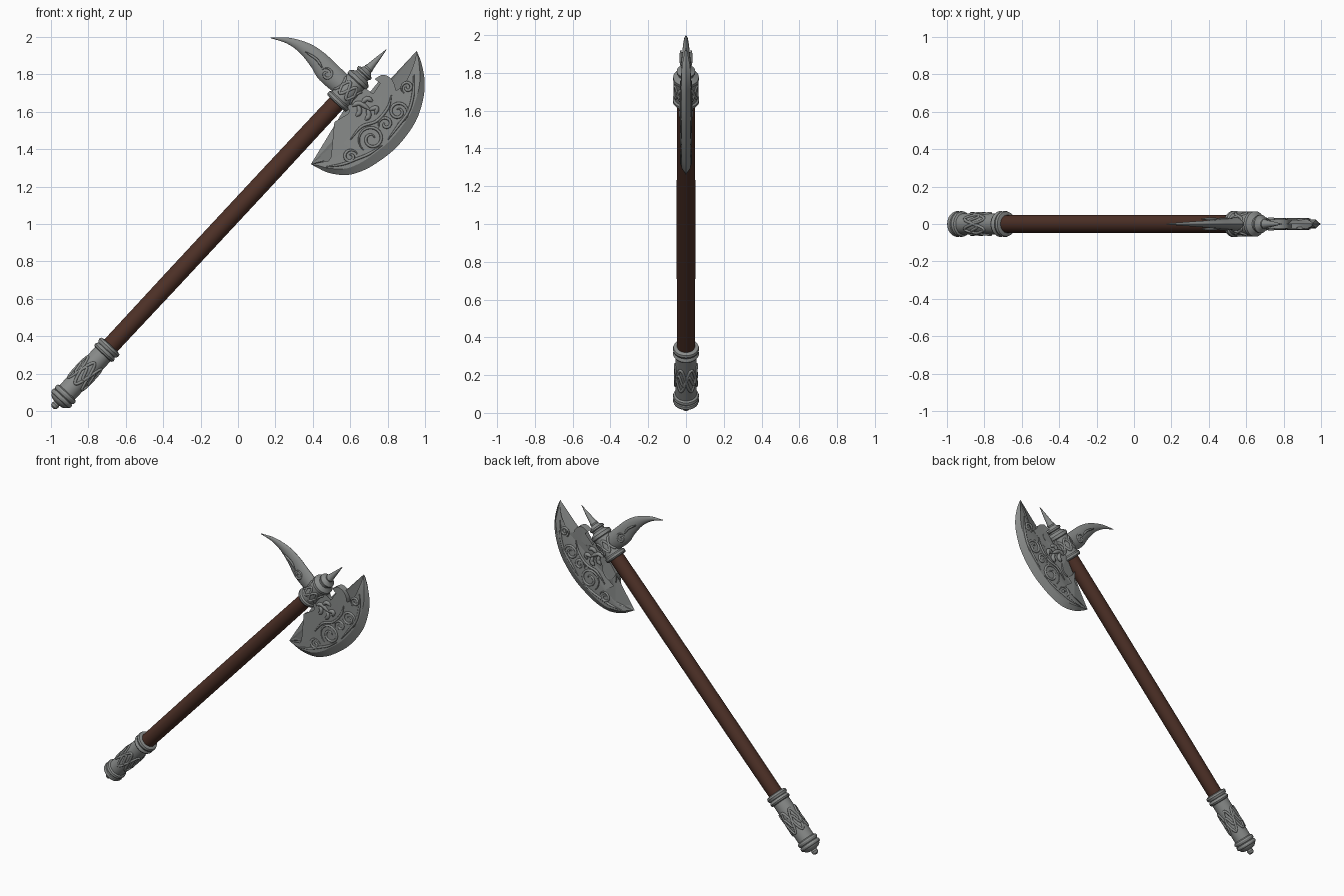
import bpy, bmesh, math
from mathutils import Vector, Matrix

if "Cube" in bpy.data.objects:
    bpy.data.objects.remove(bpy.data.objects["Cube"])


def material(name, col):
    m = bpy.data.materials.new(name)
    m.diffuse_color = (*col, 1)
    m.use_nodes = True
    m.node_tree.nodes["Principled BSDF"].inputs["Base Color"].default_value = m.diffuse_color
    return m


STEEL = material("grey steel", (0.25, 0.26, 0.255))
WOOD = material("dark brown wood", (0.075, 0.03, 0.02))

# Axe frame: local Z runs up the shaft, local X points to the blade
M = Matrix(((0.732, 0, 0.6813, -0.682), (0, 1, 0, 0),
            (-0.6813, 0, 0.732, 0.348), (0, 0, 0, 1)))


def finish(ob, mat, angle):
    ob.data.materials.clear()
    ob.data.materials.append(mat)
    bpy.ops.object.select_all(action='DESELECT')
    ob.select_set(True)
    bpy.context.view_layer.objects.active = ob
    bpy.ops.object.shade_smooth_by_angle(angle=math.radians(angle))


def from_bmesh(name, bm, mat, angle=30):
    bmesh.ops.recalc_face_normals(bm, faces=bm.faces)
    me = bpy.data.meshes.new(name)
    bm.to_mesh(me)
    bm.free()
    ob = bpy.data.objects.new(name, me)
    bpy.context.collection.objects.link(ob)
    finish(ob, mat, angle)


def spline(pts, n=6):
    """Catmull-Rom curve through the points."""
    p = [Vector(q) for q in pts]
    p = [2 * p[0] - p[1]] + p + [2 * p[-1] - p[-2]]
    out = []
    for i in range(1, len(p) - 2):
        a, b, c, d = p[i - 1:i + 3]
        for k in range(n):
            t = k / n
            out.append(0.5 * (2 * b + (c - a) * t + (2 * a - 5 * b + 4 * c - d) * t * t
                              + (3 * b - a - 3 * c + d) * t ** 3))
    return out + [p[-2]]


def skin(name, rings, mat, angle=30):
    bm = bmesh.new()
    vs = [[bm.verts.new(p) for p in r] for r in rings]
    n = len(vs[0])
    for a, b in zip(vs, vs[1:]):
        for i in range(n):
            bm.faces.new((a[i], a[(i + 1) % n], b[(i + 1) % n], b[i]))
    bm.faces.new(vs[0])
    bm.faces.new(vs[-1])
    from_bmesh(name, bm, mat, angle)


def lathe(name, profile, mat, n=36):
    skin(name, [[M @ Vector((r * math.cos(math.tau * i / n), r * math.sin(math.tau * i / n), u))
                 for i in range(n)] for u, r in profile], mat)


def relief(name, paths, r, cyclic=False):
    """Round raised lines, tapered at open ends."""
    cu = bpy.data.curves.new(name, 'CURVE')
    cu.dimensions = '3D'
    cu.bevel_depth = r
    cu.bevel_resolution = 2
    for path in paths:
        s = cu.splines.new('POLY')
        s.points.add(len(path) - 1)
        s.use_cyclic_u = cyclic
        for i, (pt, p) in enumerate(zip(s.points, path)):
            pt.co = (*p, 1)
            t = i / (len(path) - 1)
            pt.radius = 1 if cyclic else 0.35 + 0.65 * min(1, 4 * t, 4 * (1 - t))
    ob = bpy.data.objects.new(name, cu)
    bpy.context.collection.objects.link(ob)
    bpy.ops.object.select_all(action='DESELECT')
    ob.select_set(True)
    bpy.context.view_layer.objects.active = ob
    bpy.ops.object.convert(target='MESH')
    finish(bpy.context.object, STEEL, 60)


def both_sides(paths, h):
    return [[(p[0], s * h, p[1]) for p in path] for path in paths for s in (-1, 1)]


def spiral(cx, cz, r, start, turns):
    return [(cx + r * (1 - 0.8 * k / 30) * math.cos(start + math.tau * turns * k / 30),
             cz + r * (1 - 0.8 * k / 30) * math.sin(start + math.tau * turns * k / 30))
            for k in range(31)]


def wave(u0, amp, count, r, phase=0):
    """Wavy band around the shaft axis."""
    return [M @ Vector((r * math.cos(a), r * math.sin(a), u0 + amp * math.sin(count * a + phase)))
            for a in (math.tau * k / 96 for k in range(96))]


# Shaft
lathe("shaft", [(-0.03, 0.047), (0.5, 0.049), (1.2, 0.049), (1.79, 0.047)], WOOD)

# Pommel sleeve with rings and end knob
lathe("pommel_sleeve", [
    (-0.452, 0.008), (-0.445, 0.018), (-0.43, 0.022), (-0.42, 0.018), (-0.415, 0.04),
    (-0.405, 0.053), (-0.398, 0.057), (-0.393, 0.066), (-0.383, 0.069), (-0.372, 0.066),
    (-0.368, 0.06), (-0.363, 0.066), (-0.353, 0.069), (-0.343, 0.066), (-0.337, 0.056),
    (-0.06, 0.056), (-0.056, 0.064), (-0.046, 0.069), (-0.036, 0.064), (-0.03, 0.059),
    (-0.024, 0.066), (-0.012, 0.07), (0.0, 0.066), (0.005, 0.05), (0.005, 0.04)], STEEL)
relief("sleeve_ornament", [wave(-0.2, 0.075, 3, 0.056), wave(-0.2, 0.075, 3, 0.056, math.pi),
                           wave(-0.2, 0.03, 6, 0.056)], 0.008, True)

# Head socket, finial rings and top spike
lathe("head_socket", [
    (1.77, 0.045), (1.772, 0.064), (1.78, 0.07), (1.795, 0.07), (1.803, 0.061), (1.928, 0.061),
    (1.934, 0.068), (1.953, 0.068), (1.962, 0.056), (1.972, 0.042), (1.982, 0.042),
    (1.988, 0.049), (1.998, 0.049), (2.006, 0.034), (2.018, 0.024), (2.028, 0.026),
    (2.038, 0.021), (2.1, 0.012), (2.165, 0.001)], STEEL)
relief("socket_ornament", [wave(1.865, 0.04, 4, 0.06), wave(1.865, 0.04, 4, 0.06, math.pi)],
       0.008, True)

# Blade outline: lower tip, hook, root, hook, upper tip
runs = [
    [(.39, 1.32), (.46, 1.33), (.53, 1.36), (.58, 1.40), (.59, 1.417)],
    [(.59, 1.417), (.55, 1.44), (.52, 1.48), (.515, 1.545)],
    [(.515, 1.545), (.54, 1.508), (.575, 1.49), (.61, 1.52), (.62, 1.57), (.59, 1.615)],
    [(.57, 1.65), (.645, 1.74)],
    [(.675, 1.735), (.69, 1.695), (.735, 1.68), (.773, 1.695), (.778, 1.733), (.73, 1.775)],
    [(.73, 1.775), (.773, 1.797), (.815, 1.78), (.837, 1.743), (.842, 1.711)],
    [(.842, 1.711), (.885, 1.743), (.92, 1.807), (.944, 1.87), (.955, 1.925)]]
inner = []
for run in runs:
    for p in (spline(run) if len(run) > 2 else [Vector(q) for q in run]):
        if not inner or (p - inner[-1]).length > 1e-4:
            inner.append(p)
edge = spline([(.955, 1.925), (.98, 1.86), (.997, 1.77), (.992, 1.68), (.96, 1.57), (.906, 1.48),
               (.837, 1.40), (.757, 1.337), (.676, 1.289), (.585, 1.262), (.49, 1.272),
               (.425, 1.30), (.39, 1.32)], 4)
inner = inner[1:-1]
H = 0.023
bevel = []
for i in range(1, len(edge) - 1):
    d = (edge[i + 1] - edge[i - 1]).normalized()
    bevel.append(edge[i] + Vector((d.y, -d.x)) * 0.05 * math.sin(math.pi * i / (len(edge) - 1)))


def thick(p):
    return H * min(1, 0.2 + min((p - edge[0]).length, (p - edge[-1]).length) / 0.12)


# Blade body with a ground cutting edge
bm = bmesh.new()
E = [bm.verts.new((p.x, 0, p.y)) for p in edge]
sides = []
for s in (-1, 1):
    B = [bm.verts.new((p.x, s * thick(p), p.y)) for p in bevel]
    I = [bm.verts.new((p.x, s * thick(p), p.y)) for p in inner]
    bm.faces.new([E[0]] + B + [E[-1]] + I)
    full = [E[0]] + B + [E[-1]]
    for i in range(len(E) - 1):
        f = [E[i], E[i + 1], full[i + 1], full[i]]
        bm.faces.new(list(dict.fromkeys(f)))
    sides.append([E[-1]] + I + [E[0]])
for i in range(len(sides[0]) - 1):
    a, b = sides
    bm.faces.new(list(dict.fromkeys((a[i], a[i + 1], b[i + 1], b[i]))))
bmesh.ops.triangulate(bm, faces=[f for f in bm.faces if len(f.verts) > 4], ngon_method='EAR_CLIP')
from_bmesh("axe_blade", bm, STEEL, 18)

# Scrollwork on both blade faces
scrolls = [spiral(.715, 1.455, .075, -2.2, -1.6), spiral(.855, 1.6, .06, -1.6, 1.6),
           spiral(.60, 1.36, .04, 0.3, 1.3), spiral(.905, 1.73, .035, 4.2, -1.3),
           spiral(.79, 1.535, .04, 3.6, -1.2),
           spline([(.47, 1.305), (.56, 1.32), (.64, 1.35), (.70, 1.375), (.77, 1.42)]),
           spline([(.80, 1.45), (.86, 1.53), (.91, 1.60), (.935, 1.69), (.94, 1.80)]),
           spline([(.60, 1.45), (.66, 1.52), (.74, 1.55), (.80, 1.62), (.82, 1.69)])]
relief("blade_scrolls", both_sides(scrolls, H), 0.008)

# Beast figure beside the socket
beast = [spline(p, 4) for p in (
    [(.61, 1.63), (.65, 1.645), (.705, 1.61)], [(.64, 1.635), (.65, 1.60), (.63, 1.575)],
    [(.69, 1.615), (.70, 1.58), (.68, 1.555)], [(.66, 1.645), (.69, 1.67), (.72, 1.655)],
    [(.70, 1.61), (.74, 1.62), (.735, 1.585)])]
relief("beast_relief", both_sides(beast, H), 0.013)

# Curved back horn, lens-shaped in section
top = spline([(.175, 1.997), (.275, 1.995), (.38, 1.965), (.46, 1.915), (.53, 1.85), (.62, 1.765)])
low = spline([(.175, 1.993), (.26, 1.965), (.33, 1.915), (.39, 1.84), (.435, 1.77), (.54, 1.68)])
rings = []
for k, (a, b) in enumerate(zip(top, low)):
    c, w = (a + b) / 2, (a - b) / 2
    y = 0.003 + 0.034 * k / (len(top) - 1)
    ring = []
    for j in range(16):
        t = math.tau * j / 16
        q = c + w * math.cos(t)
        ring.append((q.x, y * math.sin(t) * abs(math.sin(t)) ** 0.4, q.y))
    rings.append(ring)
skin("back_horn", rings, STEEL, 40)
relief("horn_ornament", both_sides([spiral(.475, 1.80, .035, 2.4, -1.3),
                                    spline([(.36, 1.92), (.42, 1.88), (.45, 1.835)])], 0.027), 0.007)
